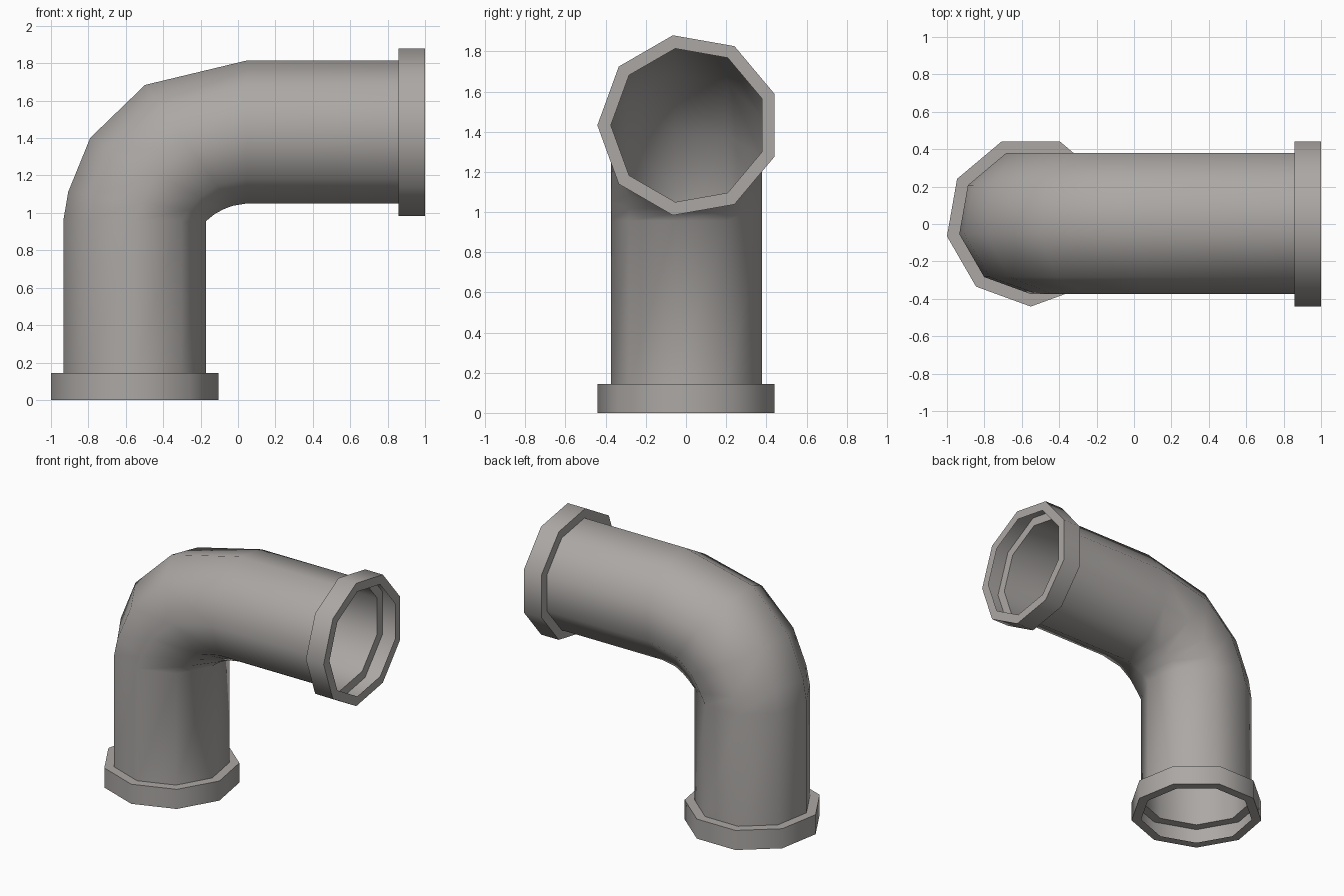
import bpy, bmesh, math
from mathutils import Vector

if "Cube" in bpy.data.objects:
    bpy.data.objects.remove(bpy.data.objects["Cube"])

SIDES = 9
R_PIPE, R_FLANGE = 0.388, 0.455
K = math.sin(math.radians(100))      # height of the uppermost corner
Y0 = 0.0137
CX, CZ = -0.552, 1.432               # leg axis x, arm axis z

grey = bpy.data.materials.new("warm grey")
grey.diffuse_color = (0.41, 0.39, 0.375, 1)
grey.use_nodes = True
grey.node_tree.nodes["Principled BSDF"].inputs["Base Color"].default_value = grey.diffuse_color


def ring(outer, inner, r):
    """Nine-sided ring across the bend, from outer to inner (x, z) points."""
    o, i = Vector(outer), Vector(inner)
    c, d = (o + i) / 2, (o - i) / 2 / K
    pts = []
    for k in range(SIDES):
        a = math.radians(180 + 40 * k)
        p = c + d * math.sin(a)
        pts.append((p.x, Y0 + r * math.cos(a), p.y))
    return pts


def leg_ring(z, r):
    return ring((CX - r * K, z), (CX + r * K, z), r)


def arm_ring(x, r):
    return ring((x, CZ + r * K), (x, CZ - r * K), r)


def loft(name, rings):
    bm = bmesh.new()
    loops = [[bm.verts.new(p) for p in pts] for pts in rings]
    for a, b in zip(loops, loops[1:]):
        for k in range(SIDES):
            n = (k + 1) % SIDES
            bm.faces.new((a[k], a[n], b[n], b[k]))
    # outward normals: loops run the same way along the pipe
    bm.normal_update()
    bmesh.ops.recalc_face_normals(bm, faces=bm.faces)
    me = bpy.data.meshes.new(name)
    bm.to_mesh(me)
    bm.free()
    me.materials.append(grey)
    ob = bpy.data.objects.new(name, me)
    bpy.context.collection.objects.link(ob)
    bpy.ops.object.select_all(action='DESELECT')
    ob.select_set(True)
    bpy.context.view_layer.objects.active = ob
    bpy.ops.object.shade_smooth_by_angle(angle=math.radians(60))


# bent pipe: straight leg, elbow rings, straight arm
elbow = [((-0.908, 1.112), (-0.123, 0.995)),
         ((-0.790, 1.401), (-0.080, 1.018)),
         ((-0.497, 1.684), (-0.032, 1.037))]
loft("pipe", [leg_ring(0.143, R_PIPE), leg_ring(0.957, R_PIPE)]
     + [ring(o, i, R_PIPE) for o, i in elbow]
     + [arm_ring(0.045, R_PIPE), arm_ring(0.857, R_PIPE)])

# hollow end collars: back face, rim, front face
collar = [(0.143, R_PIPE), (0.143, R_FLANGE), (0, R_FLANGE), (0, R_PIPE)]
loft("bottom_collar", [leg_ring(t, r) for t, r in collar])
loft("side_collar", [arm_ring(1 - t, r) for t, r in collar])
